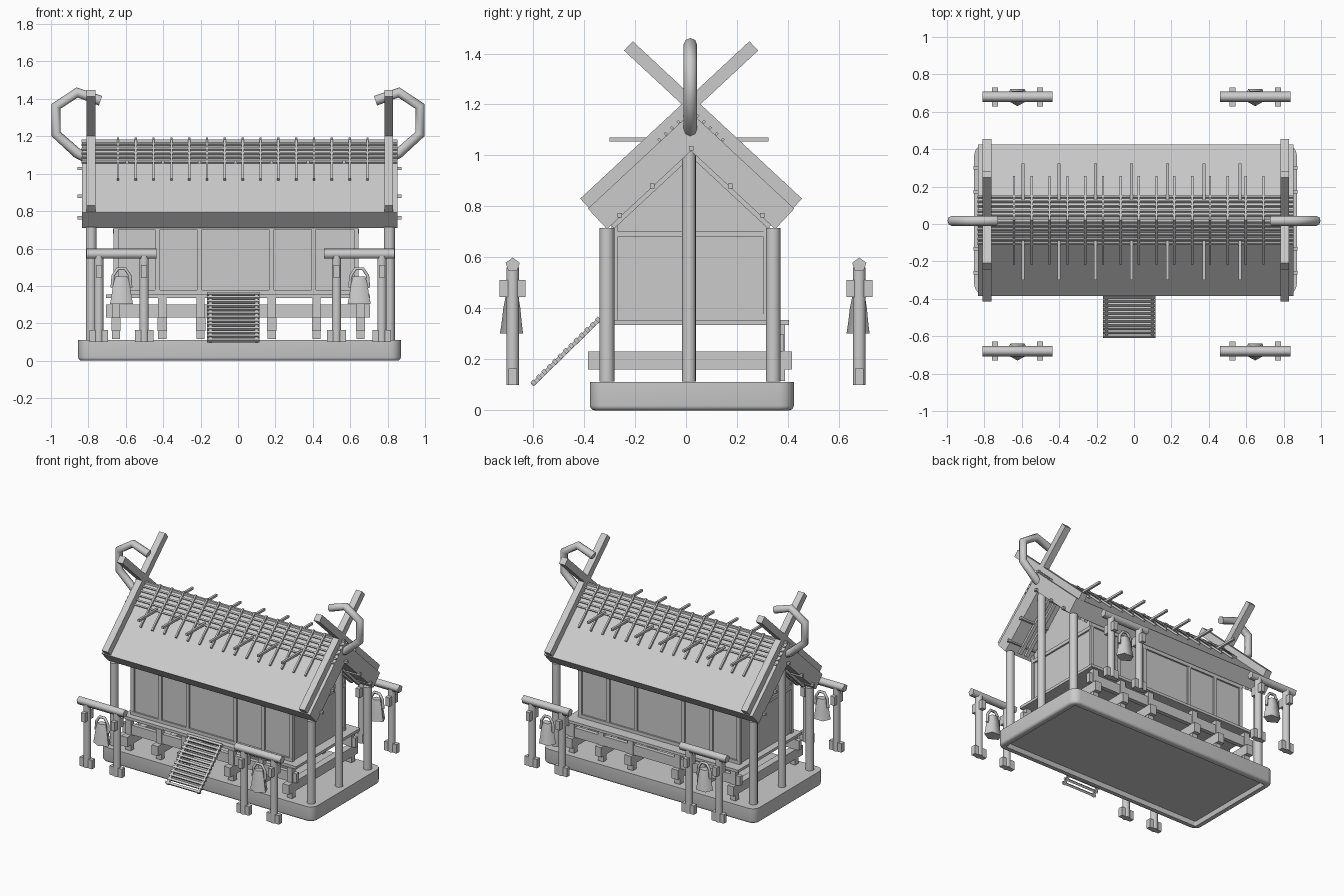
import bpy, bmesh, math
from mathutils import Vector, Matrix

if "Cube" in bpy.data.objects:
    bpy.data.objects.remove(bpy.data.objects["Cube"])

grey = bpy.data.materials.new("plain_grey")
grey.use_nodes = True
grey.diffuse_color = (0.6, 0.6, 0.6, 1)
grey.node_tree.nodes["Principled BSDF"].inputs["Base Color"].default_value = (0.6, 0.6, 0.6, 1)

CX, CY = 0.008, 0.02           # centre of the roof
RIDGE, SLOPE = 1.168, 0.93     # roof top height and pitch
ANGLE = math.atan(SLOPE)


def finish(name, bm, smooth=0):
    """Make an object; smooth is the shading angle in degrees, 0 for flat."""
    bmesh.ops.recalc_face_normals(bm, faces=bm.faces[:])
    mesh = bpy.data.meshes.new(name)
    bm.to_mesh(mesh)
    bm.free()
    mesh.materials.append(grey)
    obj = bpy.data.objects.new(name, mesh)
    bpy.context.scene.collection.objects.link(obj)
    if smooth:
        bpy.ops.object.select_all(action="DESELECT")
        obj.select_set(True)
        bpy.context.view_layer.objects.active = obj
        bpy.ops.object.shade_smooth_by_angle(angle=math.radians(smooth))


def add_box(bm, centre, size, tilt=0):
    m = Matrix.Translation(centre) @ Matrix.Rotation(tilt, 4, "X") @ Matrix.Diagonal((*size, 1))
    bmesh.ops.create_cube(bm, size=1, matrix=m)


def boxes(name, items):
    bm = bmesh.new()
    for item in items:
        add_box(bm, *item)
    finish(name, bm)


def posts(name, spots, z0, z1, radius):
    bm = bmesh.new()
    for x, y in spots:
        bmesh.ops.create_cone(bm, cap_ends=True, segments=14, radius1=radius, radius2=radius,
                              depth=z1 - z0, matrix=Matrix.Translation((x, y, (z0 + z1) / 2)))
    finish(name, bm, 40)


def loft(name, rings, smooth=0):
    """Skin a stack of equal rings of points and cap both ends."""
    bm = bmesh.new()
    rings = [[bm.verts.new(p) for p in ring] for ring in rings]
    count = len(rings[0])
    for a, b in zip(rings, rings[1:]):
        for i in range(count):
            j = (i + 1) % count
            bm.faces.new((a[i], a[j], b[j], b[i]))
    bm.faces.new(rings[0])
    bm.faces.new(rings[-1])
    finish(name, bm, smooth)


def prism(name, profile, x0, x1, smooth=0):
    """Extrude a closed (y, z) profile along x."""
    loft(name, [[(x, y, z) for y, z in profile] for x in (x0, x1)], smooth)


def tube(name, points, radius, sides):
    curve = bpy.data.curves.new(name, "CURVE")
    curve.dimensions = "3D"
    curve.bevel_depth, curve.use_fill_caps = radius, True
    curve.bevel_resolution = sides // 2 - 2
    spline = curve.splines.new("POLY")
    spline.points.add(len(points) - 1)
    for p, co in zip(spline.points, points):
        p.co = (*co, 1)
    curve.materials.append(grey)
    bpy.context.scene.collection.objects.link(bpy.data.objects.new(name, curve))


def roof_z(dy):
    return RIDGE - SLOPE * abs(dy)


# Plinth with rounded corners, rounded lower rim and a shallow recess below
bm = bmesh.new()
add_box(bm, (CX, 0.023, 0.055), (1.725, 0.8, 0.11))
upright = [e for e in bm.edges if abs(e.verts[0].co.z - e.verts[1].co.z) > 0.05]
bmesh.ops.bevel(bm, geom=upright, offset=0.055, segments=4, profile=0.5, affect="EDGES")
low = [e for e in bm.edges if all(v.co.z < 0.001 for v in e.verts)]
bmesh.ops.bevel(bm, geom=low, offset=0.018, segments=3, profile=0.5, affect="EDGES")
bottom = min(bm.faces, key=lambda f: f.calc_center_median().z)
bmesh.ops.inset_region(bm, faces=[bottom], thickness=0.025)
bmesh.ops.inset_region(bm, faces=[bottom], thickness=0.01, depth=-0.03)
finish("plinth", bm, 40)

# Round posts: four corners and two tall ridge posts
POST_X = (-0.785, 0.81)
posts("corner_posts", [(x, y) for x in POST_X for y in (-0.31, 0.342)], 0.112, 0.715, 0.029)
posts("ridge_posts", [(x, 0.012) for x in POST_X], 0.112, 1.035, 0.027)

# Raised floor on stilts and beams
COLS = (-0.652, -0.405, -0.2, 0.18, 0.42, 0.655)
boxes("floor", [((0, 0.035, 0.345), (1.41, 0.74, 0.02))])
boxes("stilts", [((x, y, 0.225), (0.044, 0.04, 0.22)) for x in COLS for y in (-0.32, 0.368)])
boxes("cross_beams", [((x, 0.016, 0.195), (0.05, 0.8, 0.07)) for x in COLS])
boxes("long_beams", [((0, y, 0.265), (1.41, 0.03, 0.07)) for y in (-0.315, 0.368)])

# Walls with gables and battens
W0, W1, WF, WB = -0.655, 0.635, -0.28, 0.315
prism("walls", [(WF, 0.35), (WB, 0.35), (WB, 0.75), (CY, 1.03), (WF, 0.75)], W0, W1)
battens = [((x, y, 0.54), (0.026, 0.022, 0.4)) for y in (WF, WB)
           for x in (-0.652, -0.43, -0.205, 0.18, 0.405, 0.632)]
battens += [((x, CY, 0.692), (0.024, 0.6, 0.025)) for x in (W0, W1)]
battens += [(((W0 + W1) / 2, y, z), (1.3, 0.024, 0.025)) for y in (WF, WB) for z in (0.366, 0.715)]
boxes("wall_battens", battens)

# Thick thatch roof with ends cut square to the slope
EAVE, CUT = 0.405, 0.075
left = [(CY - EAVE, roof_z(EAVE)), (CY - EAVE + CUT, roof_z(EAVE) - CUT / SLOPE)]
right = [(2 * CY - y, z) for y, z in left]
under = left[1][1] + SLOPE * (EAVE - CUT)
prism("roof", [(CY, RIDGE), left[0], left[1], (CY, under), right[1], right[0]], -0.835, 0.852)

# Gable rafters, roof lattice and crossed end boards
rafters, bars, sticks, boards = [], [], [], []
for s in (-1, 1):
    for x in (-0.745, -0.7, 0.69, 0.745):
        rafters.append(((x, CY + s * 0.155, under - 0.01 - SLOPE * 0.155), (0.025, 0.42, 0.02), -s * ANGLE))
    for i in range(5):
        dy = 0.025 + 0.025 * i
        bars.append(((CX, CY + s * dy, roof_z(dy) + 0.01), (1.69, 0.01, 0.012), -s * ANGLE))
    for i in range(15):
        x = -0.642 + 0.0953 * i
        sticks.append(((x, CY + s * 0.113, roof_z(0.113) + 0.016), (0.012, 0.325, 0.014), -s * ANGLE))
    # Boards lie on the slope and rise past the ridge
    for x in (-0.787, 0.806):
        low_y, top_y = s * 0.418, -s * 0.246
        mid = (low_y + top_y) / 2
        z = RIDGE + 0.033 - SLOPE * s * mid
        boards.append(((x, CY + mid, z), (0.048, 0.664 / math.cos(ANGLE), 0.05), -s * ANGLE))
boxes("gable_rafters", rafters)
boxes("roof_lattice_bars", bars + [((CX, CY, RIDGE + 0.008), (1.69, 0.016, 0.016))])
boxes("roof_lattice_sticks", sticks)
boxes("crossed_end_boards", boards)
boxes("purlins", [((CX, CY + dy, z), (1.73, 0.018, 0.018)) for dy, z in
                  ((-0.28, 0.765), (0.28, 0.765), (-0.153, 0.88), (0.153, 0.88), (0, 1.028))])
boxes("roof_poles", [((-0.594 + 0.1935 * i, 0.012, 1.063), (0.016, 0.625, 0.016)) for i in range(7)])

# Curled ridge horns
for side, s in (("right", -1), ("left", 1)):
    path = [(0.78, 1.07), (0.86, 1.11), (0.973, 1.212), (0.973, 1.36), (0.86, 1.434), (0.735, 1.39)]
    tube(side + "_ridge_horn", [(s * x, 0.017, z) for x, z in path], 0.027, 8)

# Ladder
foot, head = Vector((0, -0.598, 0.105)), Vector((0, -0.345, 0.352))
pitch = math.atan2(head.z - foot.z, head.y - foot.y)
mid = (foot + head) / 2
boxes("ladder_rails", [((x, mid.y, mid.z), (0.016, 0.37, 0.016), pitch) for x in (-0.148, 0.1)])
rungs = []
for i in range(13):
    p = foot.lerp(head, i / 12)
    rungs.append(((-0.025, p.y, p.z + 0.004), (0.28, 0.015, 0.019), pitch))
boxes("ladder_rungs", rungs)


# Four small bell frames standing around the house
def bell_frame(label, cx, cy):
    xs = (cx - 0.121, cx + 0.121)
    posts(label + "_frame_posts", [(x, cy) for x in xs], 0.1, 0.56, 0.025)
    turns = [i * math.tau / 5 for i in range(5)]
    prism(label + "_frame_beam", [(cy + 0.029 * math.sin(a), 0.57 + 0.029 * math.cos(a)) for a in turns],
          cx - 0.188, cx + 0.188, 80)
    boxes(label + "_frame_blocks", [((x, cy, 0.132), (0.1, 0.034, 0.065)) for x in xs]
          + [((x, cy, 0.478), (0.032, 0.102, 0.065)) for x in xs])
    # Five-sided bell with one corner to the front
    loft(label + "_bell", [[(cx + 1.3 * r * math.sin(a), cy - r * math.cos(a), z) for a in turns]
                           for r, z in ((0.05, 0.302), (0.044, 0.34), (0.037, 0.4), (0.027, 0.45))], 75)
    loop = [(-0.05, 0.39), (-0.045, 0.455), (-0.02, 0.492), (0.02, 0.492), (0.045, 0.455), (0.05, 0.39)]
    tube(label + "_bell_loop", [(cx + x, cy, z) for x, z in loop], 0.01, 6)


for side, x in (("right", -0.623), ("left", 0.648)):
    for end, y in (("front", -0.68), ("back", 0.68)):
        bell_frame(end + "_" + side, x, y)
